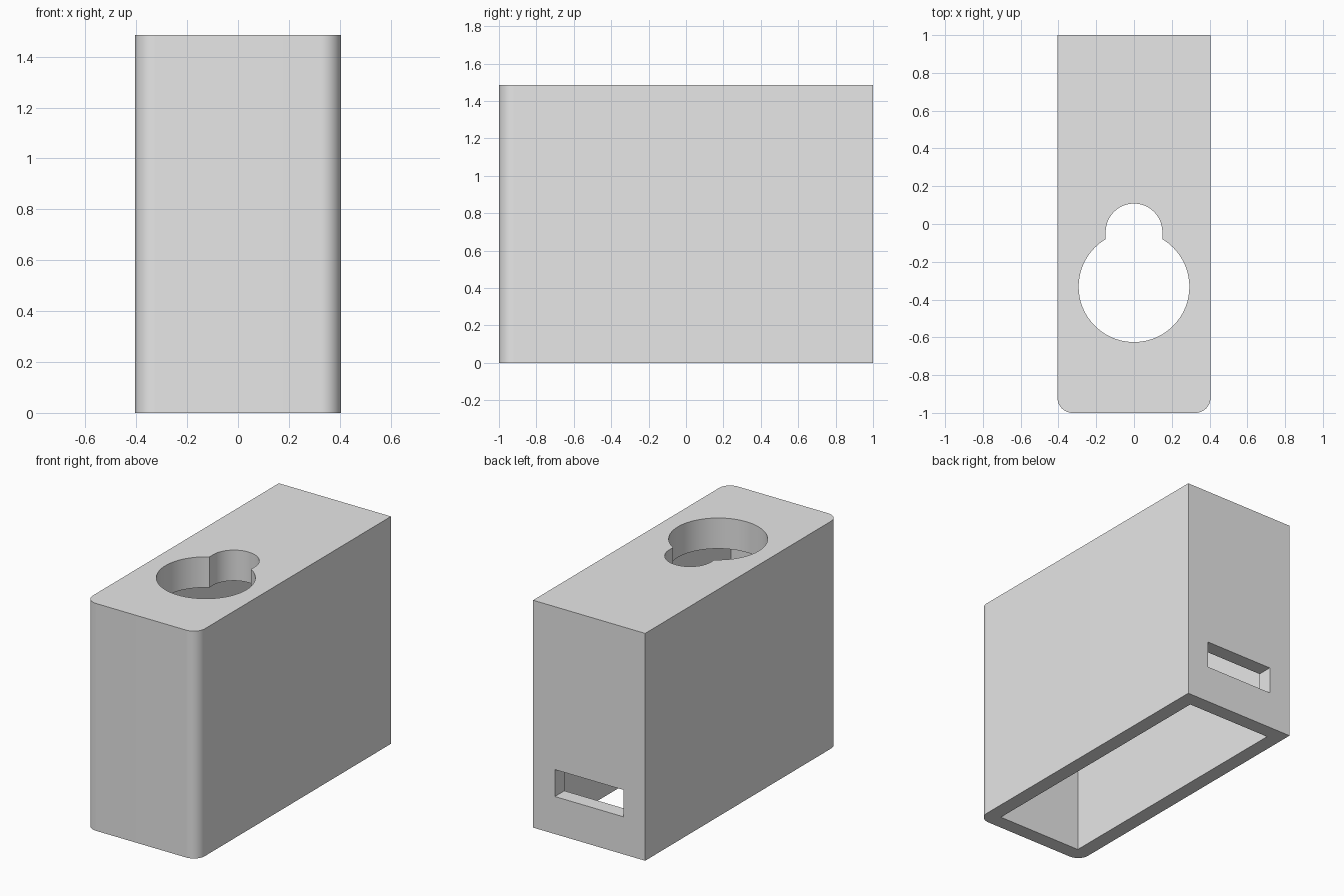
import bpy, bmesh
from math import pi, sin, cos, acos, sqrt

if "Cube" in bpy.data.objects:
    bpy.data.objects.remove(bpy.data.objects["Cube"])

WIDTH, LENGTH, HEIGHT = 0.81, 2.0, 1.485
WALL, ROOF, RADIUS = 0.098, 0.2, 0.08
hx, hy = WIDTH / 2, LENGTH / 2

grey = bpy.data.materials.new("light grey")
grey.use_nodes = True
grey.diffuse_color = (0.8, 0.8, 0.8, 1)
grey.node_tree.nodes["Principled BSDF"].inputs["Base Color"].default_value = grey.diffuse_color


def arc(cx, cy, r, start, end, steps):
    return [(cx + r * cos(start + (end - start) * i / steps),
             cy + r * sin(start + (end - start) * i / steps)) for i in range(steps + 1)]


def prism(name, outline, z0, z1):
    """Extrude a counter-clockwise outline from z0 up to z1."""
    bm = bmesh.new()
    base = bm.faces.new([bm.verts.new((x, y, z0)) for x, y in outline])
    top = bmesh.ops.extrude_face_region(bm, geom=[base])["geom"]
    bmesh.ops.translate(bm, vec=(0, 0, z1 - z0),
                        verts=[v for v in top if isinstance(v, bmesh.types.BMVert)])
    bmesh.ops.recalc_face_normals(bm, faces=bm.faces)
    mesh = bpy.data.meshes.new(name)
    bm.to_mesh(mesh)
    bm.free()
    mesh.materials.append(grey)
    obj = bpy.data.objects.new(name, mesh)
    bpy.context.collection.objects.link(obj)
    return obj


def rectangle(x, y0, y1):
    return [(-x, y0), (x, y0), (x, y1), (-x, y1)]


# Housing body: square at the back, rounded at the two front corners
body = prism("housing",
             arc(-hx + RADIUS, -hy + RADIUS, RADIUS, pi, 1.5 * pi, 16)
             + arc(hx - RADIUS, -hy + RADIUS, RADIUS, 1.5 * pi, 2 * pi, 16)
             + [(hx, hy), (-hx, hy)], 0, HEIGHT)

# Keyhole outline: large circle joined to a narrow round-ended slot
big_r, big_y, small_r, small_y = 0.293, -0.332, 0.15, -0.042
join = acos(small_r / big_r)
keyhole = (arc(0, big_y, big_r, pi - join, 2 * pi + join, 80)
           + arc(0, small_y, small_r, 0, pi, 40))

# Cutters: open-bottomed cavity, keyhole in the roof, cable slot in the back
cutters = [
    prism("cavity_cutter", rectangle(hx - WALL, -hy + WALL, hy - WALL), -0.2, HEIGHT - ROOF),
    prism("keyhole_cutter", keyhole, HEIGHT - ROOF - 0.1, HEIGHT + 0.1),
    prism("slot_cutter", rectangle(0.247, hy - WALL - 0.1, hy + 0.1), 0.245, 0.421),
]

bpy.ops.object.select_all(action="DESELECT")
bpy.context.view_layer.objects.active = body
body.select_set(True)
for cutter in cutters:
    cutter.hide_render = True
    mod = body.modifiers.new(cutter.name, "BOOLEAN")
    mod.operation = "DIFFERENCE"
    mod.solver = "EXACT"
    mod.object = cutter
    bpy.ops.object.modifier_apply(modifier=mod.name)
    bpy.data.objects.remove(cutter)

bpy.ops.object.shade_smooth_by_angle(angle=pi / 6)
